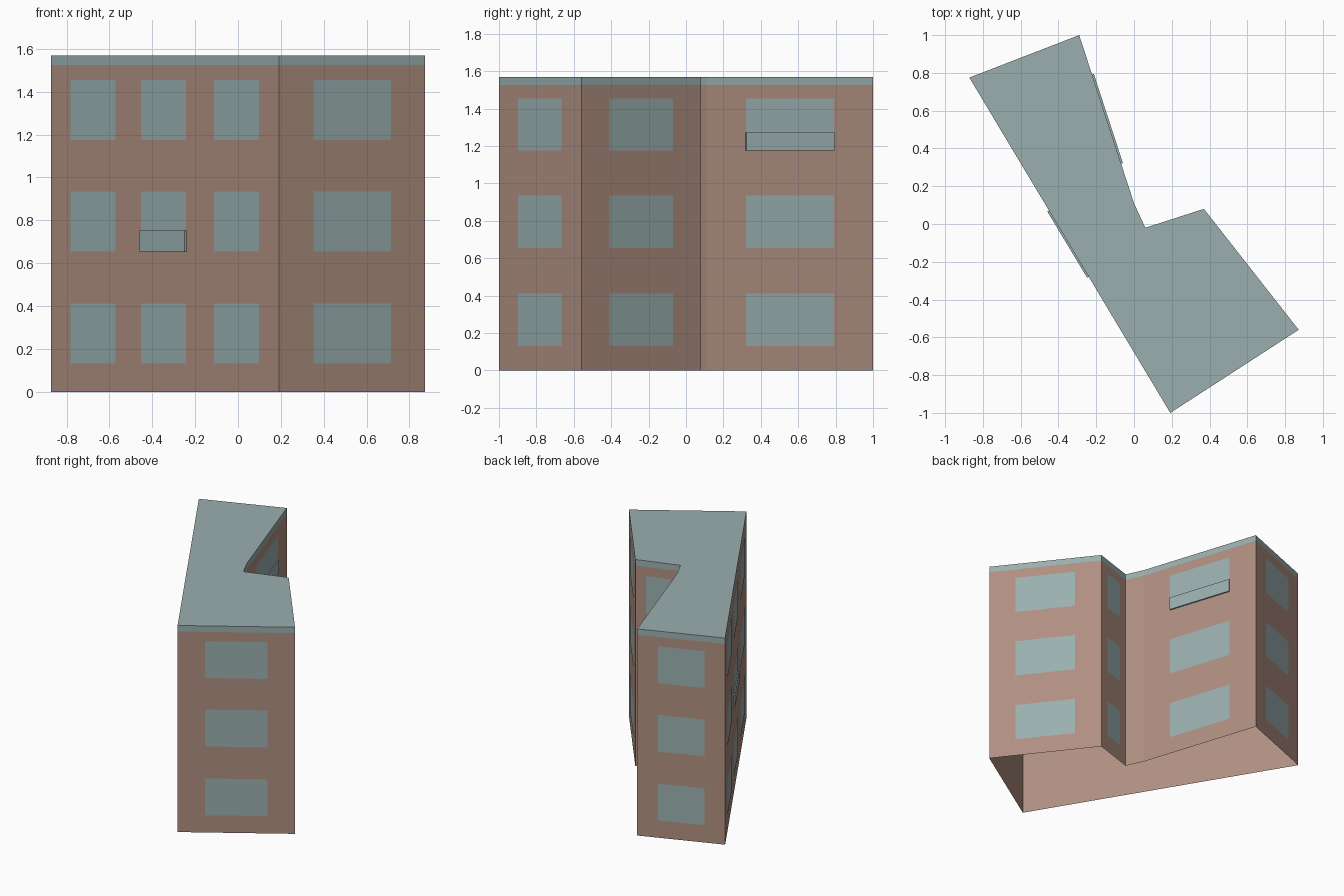
import bpy
import bmesh
from mathutils import Vector

cube = bpy.data.objects.get("Cube")
if cube:
    bpy.data.objects.remove(cube, do_unlink=True)


def material(name, rgb):
    m = bpy.data.materials.new(name)
    m.use_nodes = True
    m.diffuse_color = (*rgb, 1)
    m.node_tree.nodes["Principled BSDF"].inputs["Base Color"].default_value = (*rgb, 1)
    return m


brick = material("brick", (0.43, 0.277, 0.218))
slate = material("grey_teal", (0.325, 0.43, 0.43))

# Footprint corners, counter-clockwise
outline = [Vector(p) for p in ((-0.872, 0.775), (0.192, -1), (0.872, -0.56), (0.37, 0.08),
                               (0.06, -0.02), (0, 0.11), (-0.29, 1))]
TOP, EAVES = 1.57, 1.525
SILLS, WINDOW_H = (0.132, 0.655, 1.175), 0.28

# Window spans along each wall, as fractions of its length
ONE = [(0.235, 0.765)]
THREE = [(0.086, 0.283), (0.396, 0.594), (0.717, 0.914)]
spans = [THREE, ONE, ONE, ONE, [], ONE, ONE]


def finish(name, bm, mat):
    mesh = bpy.data.meshes.new(name)
    bm.to_mesh(mesh)
    bm.free()
    mesh.materials.append(mat)
    ob = bpy.data.objects.new(name, mesh)
    bpy.context.collection.objects.link(ob)
    return ob


def prism(name, points, z0, z1, mat, caps=True):
    """Extrude a counter-clockwise outline upward, with or without end faces."""
    bm = bmesh.new()
    low = [bm.verts.new((p.x, p.y, z0)) for p in points]
    high = [bm.verts.new((p.x, p.y, z1)) for p in points]
    n = len(points)
    for i in range(n):
        j = (i + 1) % n
        bm.faces.new((low[i], low[j], high[j], high[i]))
    if caps:
        bm.faces.new(high)
        bm.faces.new(low[::-1])
    return finish(name, bm, mat)


def wall_strip(i, span):
    """Ends of a span on wall i and that wall's outward direction."""
    a, b = outline[i], outline[(i + 1) % len(outline)]
    d = (b - a).normalized()
    return a.lerp(b, span[0]), a.lerp(b, span[1]), Vector((d.y, -d.x))


# Open-bottomed walls and flat roof slab
prism("walls", outline, 0, EAVES, brick, caps=False)
prism("roof", outline, EAVES, TOP, slate)

# Flush window panes
bm = bmesh.new()
for i, wall in enumerate(spans):
    for span in wall:
        a, b, out = wall_strip(i, span)
        a, b = a + out * 0.002, b + out * 0.002
        for z in SILLS:
            corners = ((a, z), (b, z), (b, z + WINDOW_H), (a, z + WINDOW_H))
            bm.faces.new([bm.verts.new((p.x, p.y, h)) for p, h in corners])
finish("windows", bm, slate)


# Shallow panels across the foot of two windows
def panel(name, wall, span, sill):
    a, b, out = wall_strip(wall, span)
    depth = out * 0.01
    prism(name, [a, a + depth, b + depth, b], sill, sill + 0.097, slate)


panel("front_window_panel", 0, THREE[1], SILLS[1])
panel("wing_window_panel", 5, ONE[0], SILLS[2])
